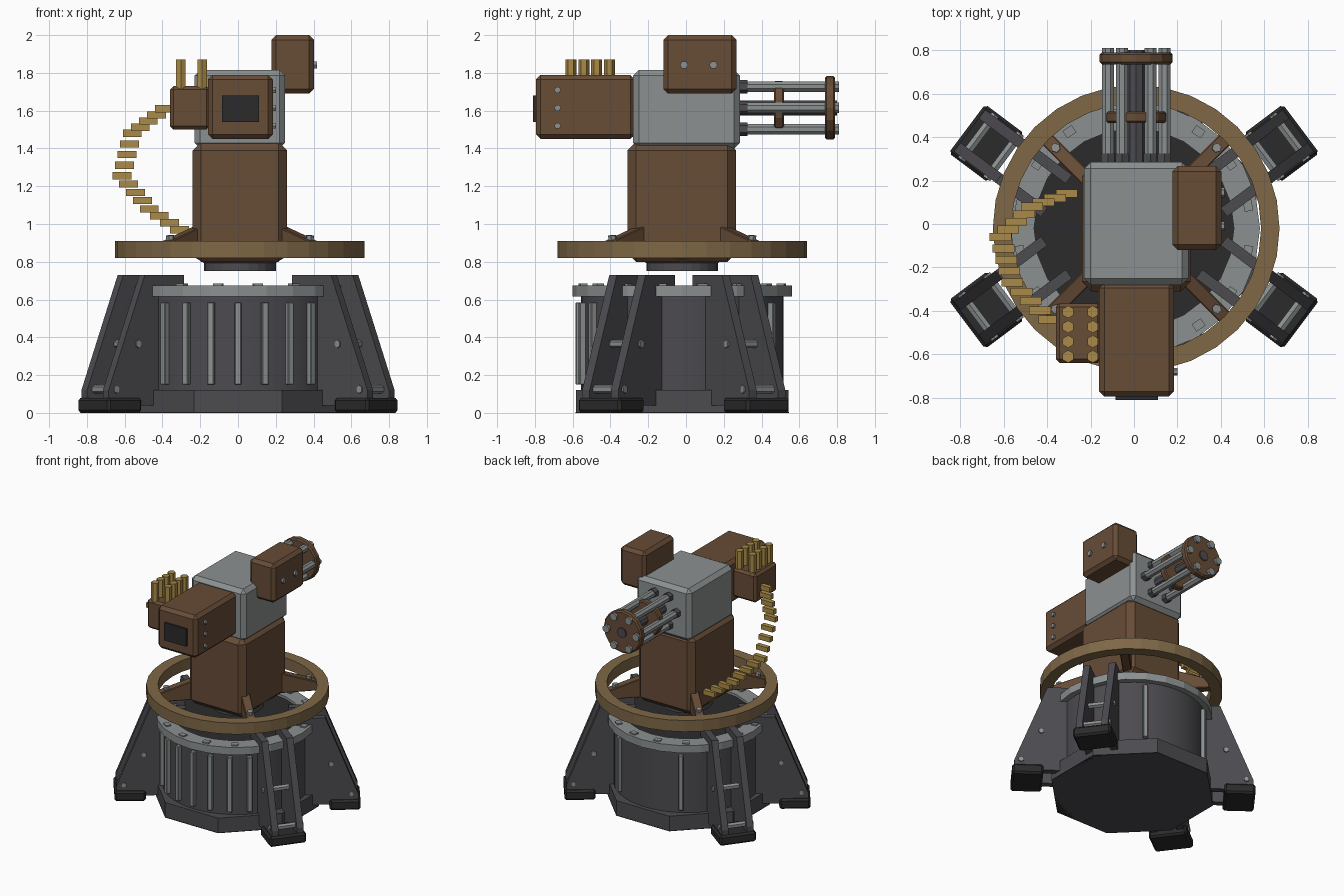
import bpy, bmesh, math
from mathutils import Vector, Matrix

if "Cube" in bpy.data.objects:
    bpy.data.objects.remove(bpy.data.objects["Cube"])


def material(name, rgb):
    m = bpy.data.materials.new(name)
    m.diffuse_color = (*rgb, 1)
    m.use_nodes = True
    m.node_tree.nodes["Principled BSDF"].inputs["Base Color"].default_value = m.diffuse_color
    return m


BROWN = material("brown_paint", (0.135, 0.072, 0.037))
GREY = material("light_steel", (0.26, 0.28, 0.28))
DARK = material("dark_steel", (0.072, 0.069, 0.078))
BLACK = material("black_rubber", (0.024, 0.024, 0.025))
TAN = material("tan_ring", (0.21, 0.137, 0.062))
BRASS = material("brass", (0.40, 0.26, 0.065))


def finish(bm, name, mat, smooth=False):
    bmesh.ops.recalc_face_normals(bm, faces=bm.faces)
    me = bpy.data.meshes.new(name)
    bm.to_mesh(me)
    bm.free()
    me.materials.append(mat)
    ob = bpy.data.objects.new(name, me)
    bpy.context.collection.objects.link(ob)
    if smooth:
        bpy.ops.object.select_all(action='DESELECT')
        bpy.context.view_layer.objects.active = ob
        ob.select_set(True)
        bpy.ops.object.shade_smooth_by_angle(angle=math.radians(30))
    return ob


def box(name, lo, hi, mat, bevel=0.0, tf=None):
    """Box between two corners, with chamfered edges and an optional transform."""
    bm = bmesh.new()
    lo, hi = Vector(lo), Vector(hi)
    bmesh.ops.create_cube(bm, size=1)
    for v in bm.verts:
        v.co = (lo + hi) / 2 + v.co * (hi - lo)
    if bevel:
        bmesh.ops.bevel(bm, geom=bm.edges[:], offset=bevel, segments=1, affect='EDGES')
    if tf:
        bm.transform(tf)
    return finish(bm, name, mat)


def rod(name, a, b, r, mat, sides=8, r2=None, bevel=0.0, smooth=False, tf=None, turn=0.0):
    """Cylinder or cone from point a to point b."""
    a, b = Vector(a), Vector(b)
    bm = bmesh.new()
    bmesh.ops.create_cone(bm, cap_ends=True, segments=sides, radius1=r,
                          radius2=r if r2 is None else r2, depth=(b - a).length)
    if bevel:
        rims = [e for e in bm.edges if abs(e.verts[0].co.z - e.verts[1].co.z) < 1e-5]
        bmesh.ops.bevel(bm, geom=rims, offset=bevel, segments=1, affect='EDGES')
    rot = Vector((0, 0, 1)).rotation_difference(b - a).to_matrix().to_4x4()
    bm.transform(Matrix.Translation((a + b) / 2) @ rot @ Matrix.Rotation(turn, 4, 'Z'))
    if tf:
        bm.transform(tf)
    return finish(bm, name, mat, smooth)


def ring(name, c, r_in, r_out, z0, z1, mat, sides):
    """Flat ring with a rectangular section."""
    bm = bmesh.new()
    loops = []
    for i in range(sides):
        a = math.tau * i / sides
        loops.append([bm.verts.new((c[0] + r * math.cos(a), c[1] + r * math.sin(a), z))
                      for r, z in ((r_in, z0), (r_out, z0), (r_out, z1), (r_in, z1))])
    for i in range(sides):
        p, q = loops[i], loops[(i + 1) % sides]
        for k in range(4):
            bm.faces.new((p[k], q[k], q[(k + 1) % 4], p[(k + 1) % 4]))
    return finish(bm, name, mat)


def prism(name, profile, v0, v1, mat, tf, bevel=0.0):
    """Profile in (u, z), extruded along v, then transformed."""
    bm = bmesh.new()
    f = bm.faces.new([bm.verts.new((u, v0, z)) for u, z in profile])
    new = bmesh.ops.extrude_face_region(bm, geom=[f])['geom']
    bmesh.ops.translate(bm, vec=(0, v1 - v0, 0),
                        verts=[g for g in new if isinstance(g, bmesh.types.BMVert)])
    if bevel:
        bmesh.ops.bevel(bm, geom=bm.edges[:], offset=bevel, segments=1, affect='EDGES')
    bm.transform(tf)
    return finish(bm, name, mat)


# Base: octagonal plinth, round drum, cap ring and top plate
CY = -0.02
rod("plinth", (0, CY, 0), (0, CY, 0.12), 0.61, DARK, 8, turn=math.pi / 8)
rod("plinth_underside", (0, CY, 0), (0, CY, 0.005), 0.611, BLACK, 8, turn=math.pi / 8)
rod("drum", (0, CY, 0.12), (0, CY, 0.63), 0.535, DARK, 48, smooth=True)
ring("cap_ring", (0, CY), 0.46, 0.58, 0.615, 0.675, GREY, 24)
rod("top_plate", (0, CY, 0.62), (0, CY, 0.655), 0.465, BLACK, 24)

# Cooling slats on the drum, and tabs on the cap ring
for deg in [-90 + 15 * k for k in range(-3, 4)] + [60, 120]:
    tf = Matrix.Translation((0, CY, 0)) @ Matrix.Rotation(math.radians(deg), 4, 'Z')
    box("slat", (0.52, -0.018, 0.15), (0.565, 0.018, 0.585), GREY, 0.004, tf)
for k in range(16):
    tf = Matrix.Translation((0, CY, 0)) @ Matrix.Rotation(math.tau * (k + 0.5) / 16, 4, 'Z')
    box("ring_tab", (0.515, -0.025, 0.67), (0.555, 0.025, 0.685), GREY, 0.0, tf)

# Four legs: a pair of sloped plates, tie rods and a rubber foot
PLATE = [(0.37, 0.04), (0.87, 0.04), (0.87, 0.12), (0.63, 0.73), (0.37, 0.73)]
for sx in (1, -1):
    for sy in (1, -1):
        leg = Matrix(((0.8 * sx, -0.6 * sx, 0, 0.061 * sx),
                      (0.6 * sy, 0.8 * sy, 0, -0.08 * sy - 0.012),
                      (0, 0, 1, 0), (0, 0, 0, 1)))
        for s in (1, -1):
            prism("leg_plate", PLATE, s * 0.07, s * 0.12, DARK, leg)
        for u, z in ((0.674, 0.365), (0.82, 0.125)):
            rod("tie_rod", (u, -0.13, z), (u, 0.13, z), 0.022, GREY, 6, tf=leg)
        box("foot", (0.66, -0.14, 0), (0.885, 0.14, 0.08), BLACK, 0.014, leg)

# Turntable: pivot, tan ring and diagonal struts
rod("pivot", (0.01, CY, 0.75), (0.01, CY, 0.80), 0.19, DARK, 24)
rod("pivot_flare", (0.01, CY, 0.785), (0.01, CY, 0.83), 0.175, BROWN, 24, r2=0.25)
ring("turn_ring", (0.01, CY), 0.575, 0.66, 0.82, 0.91, TAN, 32)
STRUT = [(0.25, 0.83), (0.58, 0.83), (0.58, 0.90), (0.52, 0.92), (0.25, 1.01)]
for k in range(4):
    tf = Matrix.Translation((0.01, CY, 0)) @ Matrix.Rotation(math.radians(45 + 90 * k), 4, 'Z')
    prism("strut", STRUT, -0.033, 0.033, BROWN, tf, 0.005)
    rod("strut_bolt", (0.52, 0, 0.90), (0.525, 0, 0.94), 0.022, GREY, 6, tf=tf)

# Column and receiver
box("column", (-0.24, -0.31, 0.80), (0.26, 0.265, 1.435), BROWN, 0.045)
box("receiver", (-0.23, -0.28, 1.40), (0.25, 0.285, 1.815), GREY, 0.03)

# Front housing with its hatch and side bolts
box("housing", (-0.16, -0.795, 1.45), (0.185, -0.27, 1.79), BROWN, 0.025)
box("hatch", (-0.085, -0.81, 1.54), (0.11, -0.79, 1.68), BLACK)
for z in (1.52, 1.615, 1.71):
    rod("housing_bolt", (0.18, -0.68, z), (0.2, -0.68, z), 0.018, GREY, 6)

# Sight box with bolts
box("sight_box", (0.177, -0.12, 1.69), (0.402, 0.267, 2.0), BROWN, 0.025)
for y in (-0.01, 0.145):
    rod("sight_bolt", (0.395, y, 1.842), (0.417, y, 1.842), 0.022, GREY, 6)

# Ammunition box, rounds and hanging belt
box("ammo_box", (-0.36, -0.64, 1.50), (-0.15, -0.365, 1.73), BROWN, 0.018)
for x in (-0.303, -0.19):
    for y in (-0.405, -0.473, -0.541, -0.61):
        rod("round", (x, y, 1.70), (x, y, 1.87), 0.029, BRASS, 6)
BELT = [(0, (-0.39, -0.44, 1.61)), (4, (-0.56, -0.27, 1.48)), (8, (-0.615, -0.06, 1.255)),
        (12, (-0.47, 0.08, 1.08)), (15, (-0.31, 0.14, 0.97))]
for (i0, p), (i1, q) in zip(BELT, BELT[1:]):
    for i in range(i0, i1 if i1 < 15 else 16):
        c = Vector(p).lerp(Vector(q), (i - i0) / (i1 - i0))
        h = Vector((0.05, 0.018, 0.019))
        box("belt_link", c - h, c + h, BRASS)

# Rotary barrels: six tubes, dark roots, central shaft, collar and muzzle plate
GX, GZ = 0.01, 1.615
for k in range(6):
    a = math.tau * k / 6
    x, z = GX + 0.13 * math.cos(a), GZ + 0.13 * math.sin(a)
    rod("barrel", (x, 0.27, z), (x, 0.81, z), 0.03, GREY, 8, turn=math.pi / 8)
    rod("barrel_root", (x, 0.27, z), (x, 0.325, z), 0.036, DARK, 6)
rod("shaft", (GX, 0.27, GZ), (GX, 0.80, GZ), 0.04, DARK, 8)
rod("collar", (GX, 0.465, GZ), (GX, 0.518, GZ), 0.142, BROWN, 16, bevel=0.008)
rod("muzzle_plate", (GX, 0.735, GZ), (GX, 0.79, GZ), 0.168, BROWN, 16, bevel=0.01)
